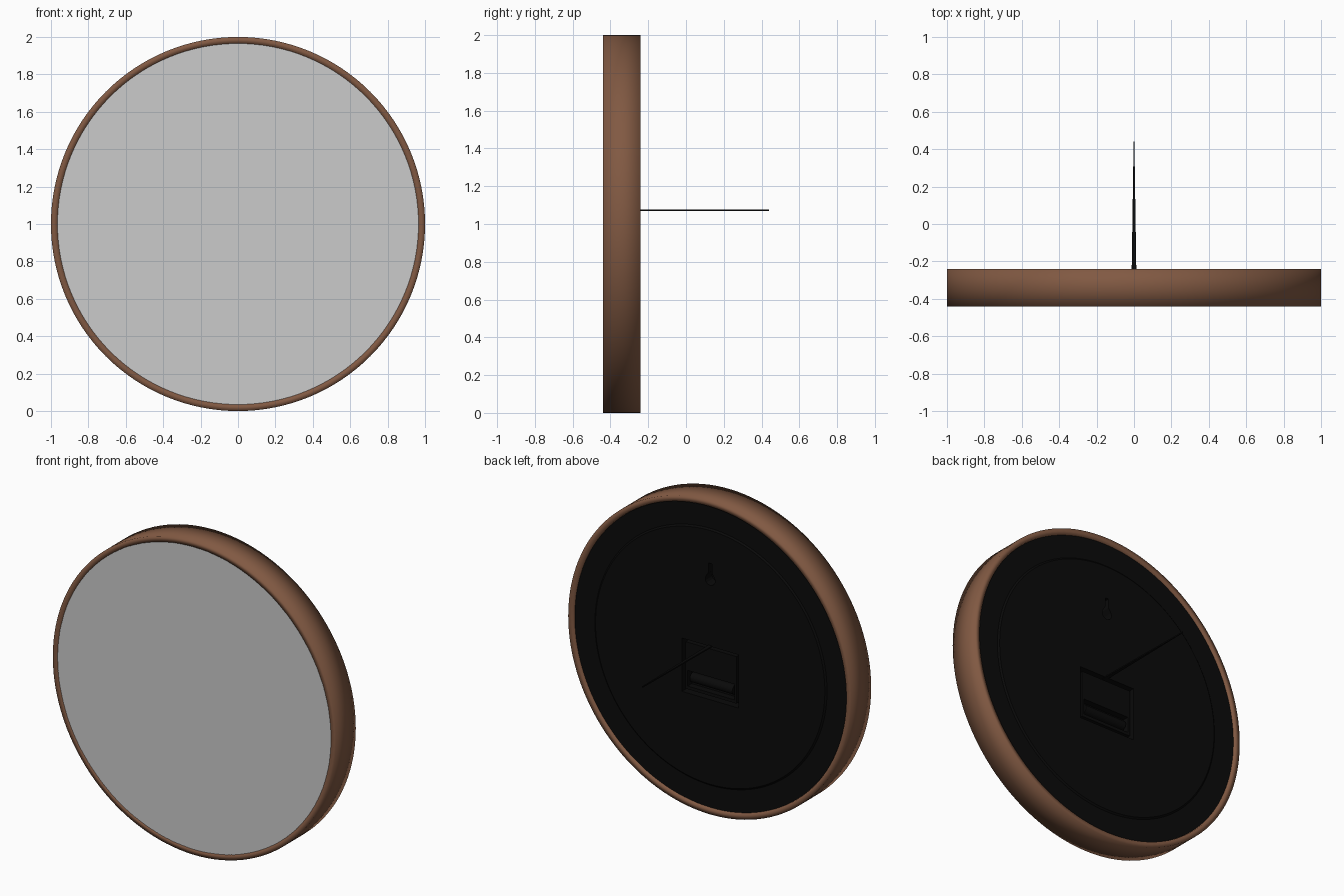
import bpy, bmesh, math
from mathutils import Matrix, Vector

cube = bpy.data.objects.get("Cube")
if cube:
    bpy.data.objects.remove(cube)

SEG = 128
FRONT, MID, BACK = -0.44, -0.335, -0.24
PANEL = BACK - 0.012


def material(name, rgb):
    m = bpy.data.materials.new(name)
    m.use_nodes = True
    m.diffuse_color = (*rgb, 1)
    m.node_tree.nodes["Principled BSDF"].inputs["Base Color"].default_value = (*rgb, 1)
    return m


brown = material("brown wood", (0.22, 0.1, 0.055))
grey = material("pale grey glass", (0.6, 0.6, 0.6))
black = material("black plastic", (0.003, 0.003, 0.003))


def finish(name, bm, mat):
    bmesh.ops.recalc_face_normals(bm, faces=bm.faces)
    me = bpy.data.meshes.new(name)
    bm.to_mesh(me)
    bm.free()
    ob = bpy.data.objects.new(name, me)
    bpy.context.collection.objects.link(ob)
    me.materials.append(mat)
    return ob


def lathe(name, profile, mat, closed=True):
    """Spin (radius, y) points around the y axis through the centre."""
    bm = bmesh.new()
    rings = []
    for r, y in profile:
        rings.append([bm.verts.new((r * math.cos(a), y, 1 + r * math.sin(a)))
                      for a in (2 * math.pi * i / SEG for i in range(SEG))])
    pairs = list(zip(rings, rings[1:]))
    if closed:
        pairs.append((rings[-1], rings[0]))
    else:
        bm.faces.new(rings[0])
        bm.faces.new(rings[-1])
    for a, b in pairs:
        for i in range(SEG):
            j = (i + 1) % SEG
            bm.faces.new((a[i], a[j], b[j], b[i]))
    return finish(name, bm, mat)


def prism(name, outline, y0, y1, mat):
    """Extrude an (x, z) outline from y0 to y1."""
    bm = bmesh.new()
    face = bm.faces.new([bm.verts.new((x, y0, z)) for x, z in outline])
    ext = bmesh.ops.extrude_face_region(bm, geom=[face])
    verts = [v for v in ext["geom"] if isinstance(v, bmesh.types.BMVert)]
    bmesh.ops.translate(bm, verts=verts, vec=(0, y1 - y0, 0))
    return finish(name, bm, mat)


def rect(w, z0, z1):
    return [(-w, z0), (w, z0), (w, z1), (-w, z1)]


def carve(target, cutter):
    mod = target.modifiers.new(cutter.name, "BOOLEAN")
    mod.operation = "DIFFERENCE"
    mod.solver = "EXACT"
    mod.object = cutter
    cutter.hide_render = True
    cutter.hide_set(True)


# Wooden rim, softly shaded over its corners
rim = lathe("rim", [(0.965, FRONT), (1, FRONT), (1, MID), (1, BACK),
                    (0.965, BACK), (0.96, PANEL - 0.01)], brown)
rim.data.shade_smooth()

# Front glass and back panel
lathe("front_glass", [(0.966, FRONT), (0.966, FRONT + 0.02)], grey, closed=False)
panel = lathe("back_panel", [(0.962, FRONT + 0.03), (0.962, PANEL), (0.82, PANEL),
                             (0.81, PANEL + 0.008)], black, closed=False)

# Hanging keyhole: round bottom narrowing to a slot
keyhole = [(0.035 * math.cos(a), 1.495 + 0.035 * math.sin(a))
           for a in (math.radians(150 + 24 * i) for i in range(11))]
keyhole += [(0.012, 1.54), (0.012, 1.6), (-0.012, 1.6), (-0.012, 1.54)]
carve(panel, prism("keyhole_cutter", keyhole, PANEL - 0.06, BACK + 0.05, black))

# Movement compartment with a raised body and a battery slot
carve(panel, prism("compartment_cutter", rect(0.2, 0.73, 1.07), PANEL - 0.05, BACK + 0.05, black))
body = prism("movement_body", rect(0.18, 0.75, 1.05), PANEL - 0.06, PANEL, black)
carve(body, prism("battery_cutter", rect(0.165, 0.77, 0.87), PANEL - 0.04, BACK + 0.05, black))

# Battery lying in the slot
bm = bmesh.new()
bmesh.ops.create_cone(bm, cap_ends=True, segments=24, radius1=0.03, radius2=0.03, depth=0.3,
                      matrix=Matrix.Translation(Vector((0, PANEL - 0.03, 0.82)))
                      @ Matrix.Rotation(math.pi / 2, 4, "Y"))
finish("battery", bm, black)

# Thin tapering pointer sticking out of the back
bm = bmesh.new()
ends = [[bm.verts.new((x * w, y, 1.072 + s * 0.004)) for x, s in
         ((-1, -1), (1, -1), (1, 1), (-1, 1))] for w, y in ((0.013, PANEL - 0.03), (0.002, 0.44))]
bm.faces.new(ends[0])
bm.faces.new(ends[1])
for i in range(4):
    j = (i + 1) % 4
    bm.faces.new((ends[0][i], ends[0][j], ends[1][j], ends[1][i]))
finish("pointer", bm, black)
